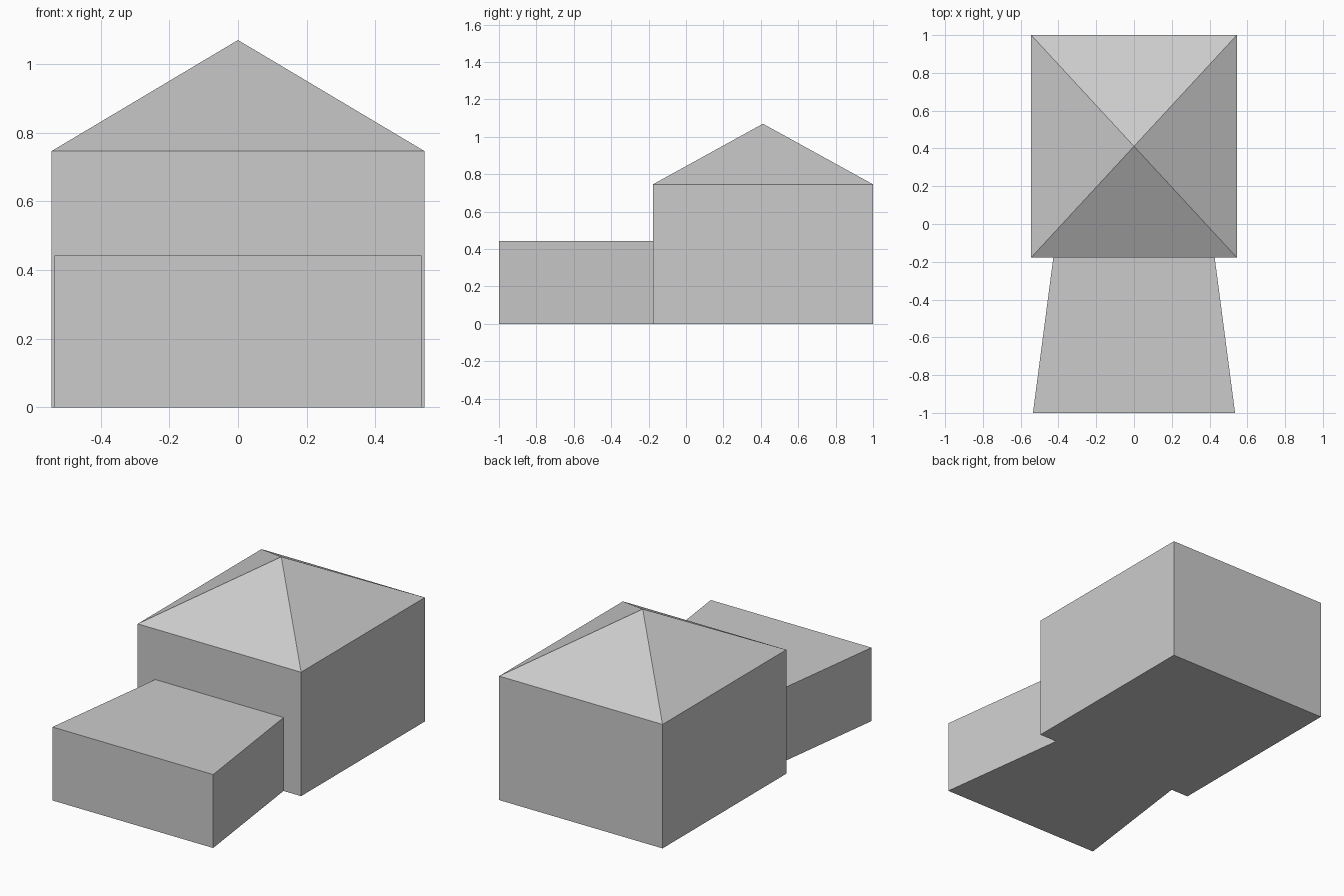
import bpy
import bmesh

default = bpy.data.objects.get("Cube")
if default:
    bpy.data.objects.remove(default, do_unlink=True)

# Shared plain grey
grey = bpy.data.materials.new("plain_grey")
grey.use_nodes = True
colour = (0.6, 0.6, 0.6, 1)
grey.diffuse_color = colour
grey.node_tree.nodes["Principled BSDF"].inputs["Base Color"].default_value = colour

HALF_WIDTH = 0.544
FRONT, BACK = -0.177, 1.0
WALL_TOP, APEX = 0.746, 1.07
PORCH_FRONT_HALF, PORCH_BACK_HALF, PORCH_TOP = 0.535, 0.427, 0.442


def make_object(name, bm):
    bmesh.ops.recalc_face_normals(bm, faces=bm.faces)
    mesh = bpy.data.meshes.new(name)
    bm.to_mesh(mesh)
    bm.free()
    mesh.materials.append(grey)
    obj = bpy.data.objects.new(name, mesh)
    bpy.context.collection.objects.link(obj)
    return obj


def outline(bm, front_half, back_half, y0, y1, z):
    """Four-sided plan, symmetric about the centre line."""
    plan = [(-front_half, y0), (front_half, y0), (back_half, y1), (-back_half, y1)]
    return bm.faces.new([bm.verts.new((x, y, z)) for x, y in plan])


def block(name, front_half, back_half, y0, y1, height):
    bm = bmesh.new()
    base = outline(bm, front_half, back_half, y0, y1, 0)
    top = bmesh.ops.extrude_face_region(bm, geom=[base], use_keep_orig=True)
    verts = [g for g in top["geom"] if isinstance(g, bmesh.types.BMVert)]
    bmesh.ops.translate(bm, verts=verts, vec=(0, 0, height))
    return make_object(name, bm)


# Main building and the tapered front extension
block("house_walls", HALF_WIDTH, HALF_WIDTH, FRONT, BACK, WALL_TOP)
block("front_extension", PORCH_FRONT_HALF, PORCH_BACK_HALF, -1, FRONT, PORCH_TOP)

# Hipped roof rising to one point
bm = bmesh.new()
eaves = outline(bm, HALF_WIDTH, HALF_WIDTH, FRONT, BACK, WALL_TOP)
peak = bm.verts.new((0, (FRONT + BACK) / 2, APEX))
for edge in list(eaves.edges):
    bm.faces.new([*edge.verts, peak])
make_object("pyramid_roof", bm)
